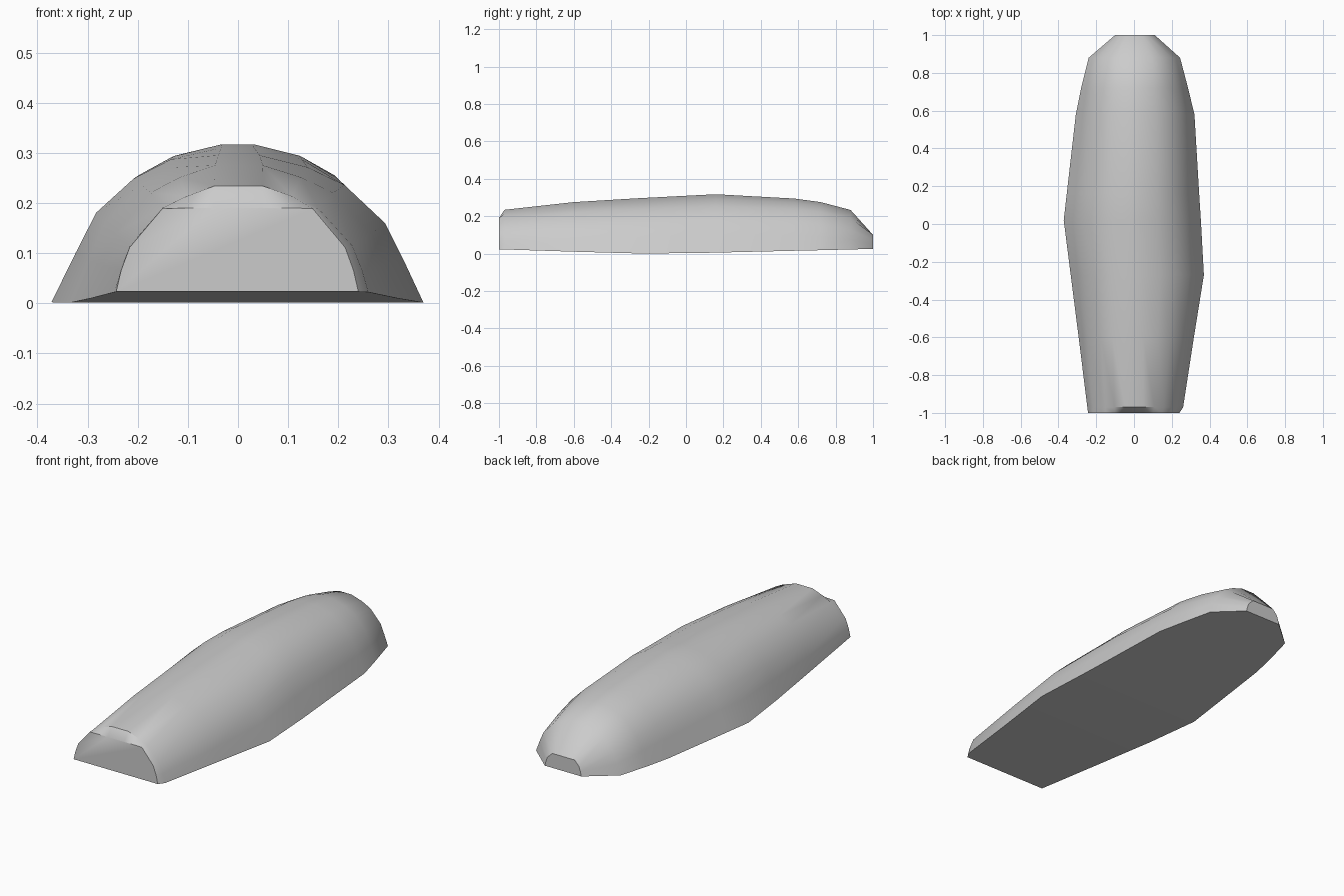
import bpy
import bmesh

cube = bpy.data.objects.get("Cube")
if cube:
    bpy.data.objects.remove(cube, do_unlink=True)

# Single plain grey material
grey = bpy.data.materials.new("plain_grey")
grey.use_nodes = True
colour = (0.6, 0.6, 0.6, 1.0)
grey.diffuse_color = colour
grey.node_tree.nodes["Principled BSDF"].inputs["Base Color"].default_value = colour

# Half cross-sections, from the base edge up to the crown (unit width and height)
SLOPED = [(1, 0), (0.87, 0.32), (0.76, 0.58), (0.56, 0.80), (0.36, 0.925), (0.09, 1)]
FULL = [(1, 0), (0.96, 0.2), (0.89, 0.42), (0.62, 0.79), (0.42, 0.9), (0.2, 1)]

# Stations: y, left width, right width, base, crown, fullness, height limit
STATIONS = [
    (-1.00, 0.24, 0.243, 0.023, 0.233, 1.0, 0.19),
    (-0.97, 0.26, 0.247, 0.022, 0.234, 0.9, 1),
    (-0.60, 0.317, 0.293, 0.010, 0.275, 0.6, 1),
    (-0.27, 0.37, 0.335, 0.001, 0.295, 0.25, 1),
    (0.02, 0.354, 0.372, 0.002, 0.310, 0.0, 1),
    (0.16, 0.345, 0.356, 0.005, 0.317, 0.0, 1),
    (0.58, 0.32, 0.308, 0.015, 0.294, 0.15, 1),
    (0.72, 0.286, 0.28, 0.018, 0.275, 0.3, 1),
    (0.88, 0.244, 0.24, 0.022, 0.233, 0.5, 1),
    (1.00, 0.11, 0.10, 0.025, 0.13, 0.8, 0.10),
]


def section(y, left, right, base, crown, fullness, limit):
    """Ring of points over the shell from the left base edge to the right one."""
    half = [(a + (c - a) * fullness, min(base + (b + (d - b) * fullness) * (crown - base), limit))
            for (a, b), (c, d) in zip(SLOPED, FULL)]
    return ([(left * x, y, z) for x, z in half]
            + [(-right * x, y, z) for x, z in reversed(half)])


# Lofted shell with flat end caps and a flat underside
bm = bmesh.new()
rings = [[bm.verts.new(p) for p in section(*s)] for s in STATIONS]
for near, far in zip(rings, rings[1:]):
    for i in range(len(near)):
        j = (i + 1) % len(near)
        bm.faces.new((near[i], near[j], far[j], far[i]))
bm.faces.new(rings[0])
bm.faces.new(rings[-1])
bmesh.ops.recalc_face_normals(bm, faces=bm.faces)

mesh = bpy.data.meshes.new("rounded_shell")
bm.to_mesh(mesh)
bm.free()
mesh.materials.append(grey)
shell = bpy.data.objects.new("rounded_shell", mesh)
bpy.context.collection.objects.link(shell)

# Smooth shell, crisp cap and base edges
bpy.ops.object.select_all(action="DESELECT")
shell.select_set(True)
bpy.context.view_layer.objects.active = shell
bpy.ops.object.shade_smooth_by_angle(angle=0.7)
